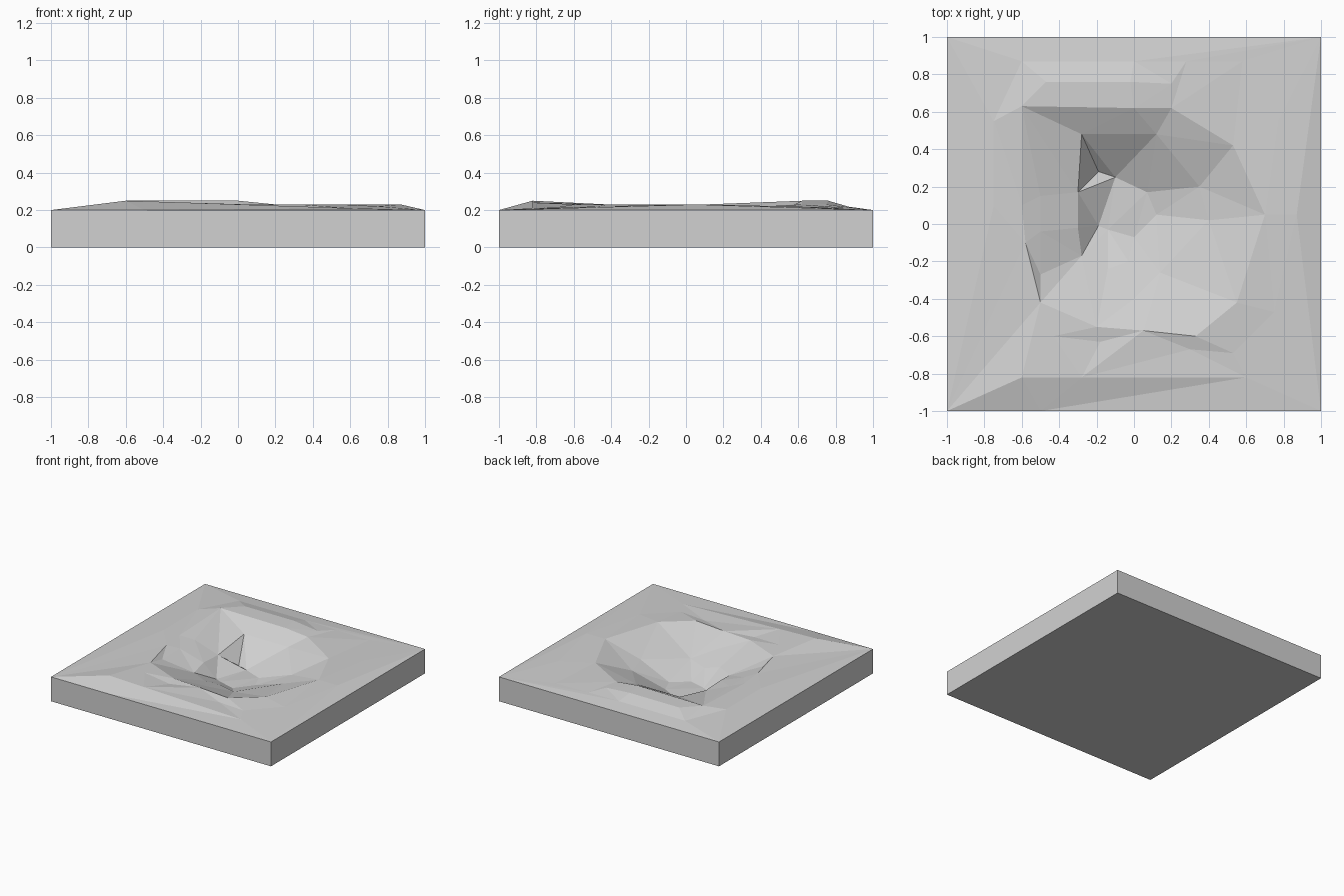
import bpy
import bmesh
from mathutils import Vector
from mathutils.geometry import delaunay_2d_cdt

# Remove the default object
default = bpy.data.objects.get("Cube")
if default:
    bpy.data.objects.remove(default, do_unlink=True)


def make_material(name, color):
    material = bpy.data.materials.new(name)
    material.use_nodes = True
    material.diffuse_color = color
    shader = material.node_tree.nodes["Principled BSDF"]
    shader.inputs["Base Color"].default_value = color
    return material


points = []       # terrain control points
creases = []      # index pairs that must stay edges


def add_points(coords, linked=False, closed=False):
    """Store control points, optionally joined into a crease line."""
    first = len(points)
    points.extend(Vector(c) for c in coords)
    last = len(points) - 1
    if linked:
        creases.extend((i, i + 1) for i in range(first, last))
        if closed:
            creases.append((last, first))
    return first


def at_height(z, coords):
    return [(x, y, z) for x, y in coords]


# Straight outer border of the slab
add_points(at_height(.2, [(-1, -1), (-.5, -1), (1, -1), (1, 1), (-1, 1)]),
           linked=True, closed=True)

# Gentle outer slope around the crater
add_points([(-.6, .87, .218), (0, .87, .218), (.28, .87, .215),
            (.58, .87, .21), (.77, .55, .22), (.87, .05, .23),
            (.75, -.47, .22), (.53, -.69, .215), (.3, -.67, .213),
            (-.18, -.63, .22)])
add_points([(.6, -.82, .21), (-.28, -.82, .24), (-.6, -.82, .25),
            (-.43, -.6, .235), (-.75, .1, .23), (-.75, .55, .23)])

# Raised crest behind the crater
add_points([(-.47, .76, .25), (-.02, .76, .25), (.2, .75, .23)], linked=True)

# Crater rim
rim = add_points([(-.6, .63, .25), (0, .62, .25), (.2, .62, .23),
                  (.53, .42, .22), (.7, .05, .23), (.55, -.42, .23),
                  (.33, -.6, .23), (.05, -.57, .23), (-.2, -.55, .23),
                  (-.5, -.42, .23), (-.58, -.1, .23), (-.6, .1, .23)],
                 linked=True, closed=True)

# Steep wall on the back and side
add_points([(-.28, .48, .18), (.12, .48, .18)], linked=True)
add_points([(.35, .2, .12), (.4, .02, .13), (.14, -.26, .1),
            (-.03, -.2, .09), (0, -.4, .16), (-.14, -.24, .11)])

# Hollow in the right wall
add_points([(-.28, -.17, .11), (-.5, -.27, .2), (-.5, -.04, .2),
            (-.3, -.02, .13)], linked=True, closed=True)
add_points(at_height(.2, [(-.5, .15)]))

# Sharp crease running from the rim peak down to the floor
crease = add_points([(-.3, .17, .12), (-.19, -.01, .02)], linked=True)
creases.append((rim, crease))

# Crater floor
add_points([(-.14, -.03, .02), (0, -.07, .02), (.12, .05, .03),
            (.07, .17, .03), (-.1, .25, .02), (-.19, .28, .02)], linked=True)

# Triangulate the control points into the terrain surface
flat = [p.to_2d() for p in points]
verts, _, faces, origins, _, _ = delaunay_2d_cdt(flat, creases, [], 0, .0001)

bm = bmesh.new()
surface = []
for position, source in zip(verts, origins):
    height = points[source[0]].z if source else .2
    surface.append(bm.verts.new((position.x, position.y, height)))
for face in faces:
    bm.faces.new([surface[i] for i in face])

# Extrude the border down and close the underside
border = [e for e in bm.edges if e.is_boundary]
result = bmesh.ops.extrude_edge_only(bm, edges=border)
for item in result["geom"]:
    if isinstance(item, bmesh.types.BMVert):
        item.co.z = 0
bmesh.ops.holes_fill(bm, edges=[e for e in bm.edges if e.is_boundary], sides=0)
bmesh.ops.recalc_face_normals(bm, faces=bm.faces)

mesh = bpy.data.meshes.new("crater_slab")
bm.to_mesh(mesh)
bm.free()
mesh.materials.append(make_material("light_gray_stone", (.64, .64, .64, 1)))
slab = bpy.data.objects.new("crater_slab", mesh)
bpy.context.collection.objects.link(slab)
